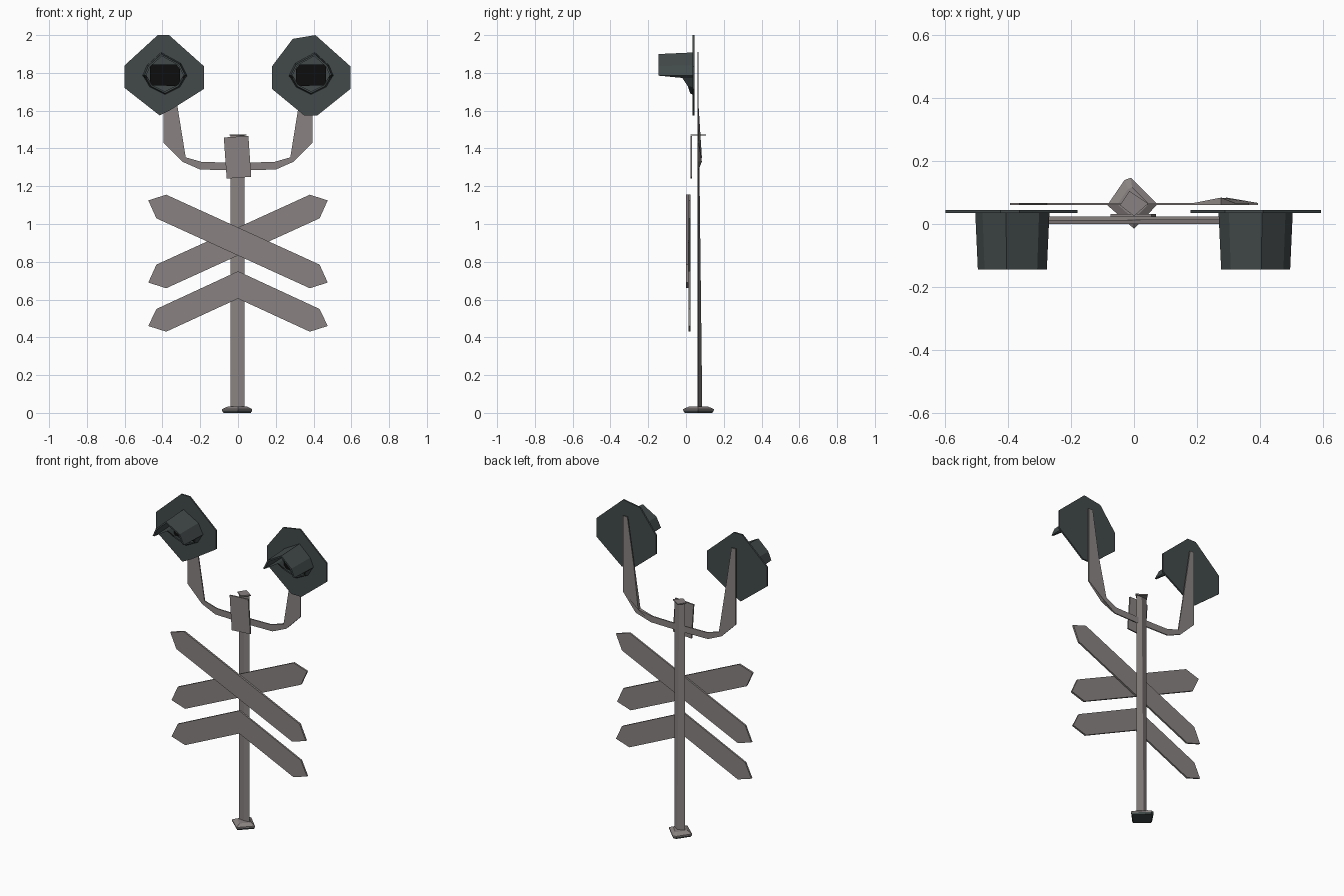
import bpy, bmesh

if "Cube" in bpy.data.objects:
    bpy.data.objects.remove(bpy.data.objects["Cube"])


def material(name, rgb):
    m = bpy.data.materials.new(name)
    m.diffuse_color = (*rgb, 1)
    m.use_nodes = True
    m.node_tree.nodes["Principled BSDF"].inputs["Base Color"].default_value = m.diffuse_color
    return m


GRAY = material("weathered_gray", (0.25, 0.225, 0.22))
DARK = material("dark_slate", (0.055, 0.068, 0.068))
BLACK = material("lens_black", (0.004, 0.004, 0.004))


def loft(name, rings, mats, cap=True, close=False, rule=None):
    """Skin a list of equal-length 3D point rings."""
    bm = bmesh.new()
    vs = [[bm.verts.new(p) for p in r] for r in rings]
    n = len(vs[0])
    pairs = list(zip(vs, vs[1:])) + ([(vs[-1], vs[0])] if close else [])
    for a, b in pairs:
        for i in range(n):
            j = (i + 1) % n
            bm.faces.new((a[i], a[j], b[j], b[i]))
    if cap and not close:
        bm.faces.new(vs[0])
        bm.faces.new(vs[-1])
    bmesh.ops.recalc_face_normals(bm, faces=bm.faces)
    if rule:
        for f in bm.faces:
            f.material_index = rule(f.calc_center_median())
    me = bpy.data.meshes.new(name)
    bm.to_mesh(me)
    bm.free()
    for m in mats:
        me.materials.append(m)
    ob = bpy.data.objects.new(name, me)
    bpy.context.collection.objects.link(ob)
    return ob


def plate(name, pts, y0, y1, mat):
    """Flat panel from an x-z outline."""
    return loft(name, [[(x, y, z) for x, z in pts] for y in (y0, y1)], [mat])


def flip(pts):
    return [(-x, z) for x, z in pts]


# foot: squat faceted diamond with a dark underside
foot = [(-0.085, 0.06), (-0.03, 0.14), (-0.01, 0.147), (0.075, 0.063), (0, -0.015)]
loft("foot", [[(x * s, 0.066 + (y - 0.066) * s, z) for x, y in foot]
              for s, z in ((0.9, 0), (1, 0.012), (1, 0.02), (0.62, 0.034))],
     [GRAY, DARK], rule=lambda c: 1 if c.z < 0.014 else 0)

# post: slim kite section, tapering in depth
loft("post", [[(-0.04, 0.066, z), (0, 0.062, z), (0.035, 0.066, z), (0, back, z)]
              for z, back in ((0.03, 0.086), (1.47, 0.069))], [GRAY])

# top cap and mounting plate
cap = [(-0.045, 0.06), (-0.015, 0.105), (0.045, 0.065), (0.0, 0.025)]
loft("post_cap", [[(x, y, z) for x, y in cap] for z in (1.468, 1.475)], [GRAY])
plate("mounting_plate", [(-0.075, 1.458), (0.055, 1.466), (0.07, 1.25), (-0.06, 1.24)],
      0.023, 0.032, GRAY)

# crossed boards and the chevron below
board = [(-0.475, 1.125), (-0.38, 1.155), (0.432, 0.785),
         (0.475, 0.69), (0.38, 0.66), (-0.432, 1.03)]
plate("cross_board_front", board, 0.0, 0.012, GRAY)
plate("cross_board_back", flip(board), 0.013, 0.024, GRAY)
half = [(-0.38, 0.43), (-0.475, 0.46), (-0.432, 0.55)]
plate("chevron_board", [(0, 0.605)] + half + [(0, 0.75)] + flip(half[::-1]),
      0.013, 0.024, GRAY)

# curved arms, the right one thicker at the elbow
arm = [(0.0, 1.325), (0.19, 1.328), (0.277, 1.353), (0.32, 1.62), (0.365, 1.91),
       (0.395, 1.91), (0.395, 1.43), (0.295, 1.33), (0.2, 1.288), (0.0, 1.285)]
plate("left_arm", flip(arm), 0.06, 0.067, GRAY)
right = plate("right_arm", arm, 0.06, 0.067, GRAY)
for v in right.data.vertices:
    if v.co.y > 0.065 and 0.25 < v.co.x < 0.35 and v.co.z < 1.4:
        v.co.y = 0.084

# backing discs
plate("left_disc", [(-0.60, 1.84), (-0.425, 2.0), (-0.365, 2.0), (-0.18, 1.835),
                    (-0.18, 1.715), (-0.355, 1.605), (-0.415, 1.575), (-0.60, 1.72)],
      0.035, 0.045, DARK)
plate("right_disc", [(0.18, 1.835), (0.29, 1.98), (0.41, 2.0), (0.595, 1.835),
                     (0.595, 1.715), (0.42, 1.575), (0.35, 1.575), (0.18, 1.715)],
      0.035, 0.045, DARK)

# lamp hoods: long open arch on top, short slanted rim below (x, z, front y)
hood = [(-0.118, 1.785, -0.145), (-0.095, 1.84, -0.145), (-0.02, 1.908, -0.145),
        (0.085, 1.85, -0.145), (0.118, 1.785, -0.145), (0.108, 1.772, -0.02),
        (0.08, 1.725, 0.01), (0.0, 1.685, 0.022), (-0.08, 1.725, 0.01),
        (-0.108, 1.772, -0.02)]
lens = [(-0.08, 1.735), (-0.08, 1.845), (0.06, 1.845),
        (0.08, 1.82), (0.08, 1.75), (0.065, 1.73)]


def ring(cx, side, s, front):
    s2 = s * (0.93 if front else 1)
    return [(cx + side * x * s2, yf if front else 0.036, 1.79 + (z - 1.79) * s2)
            for x, z, yf in hood]


for label, cx, side in (("left", -0.387, 1), ("right", 0.387, -1)):
    loft(label + "_hood", [ring(cx, side, 1, False), ring(cx, side, 1, True),
                           ring(cx, side, 0.9, True), ring(cx, side, 0.9, False)],
         [DARK], close=True)
    plate(label + "_lens", [(cx + side * x, z) for x, z in lens], 0.024, 0.034, BLACK)
